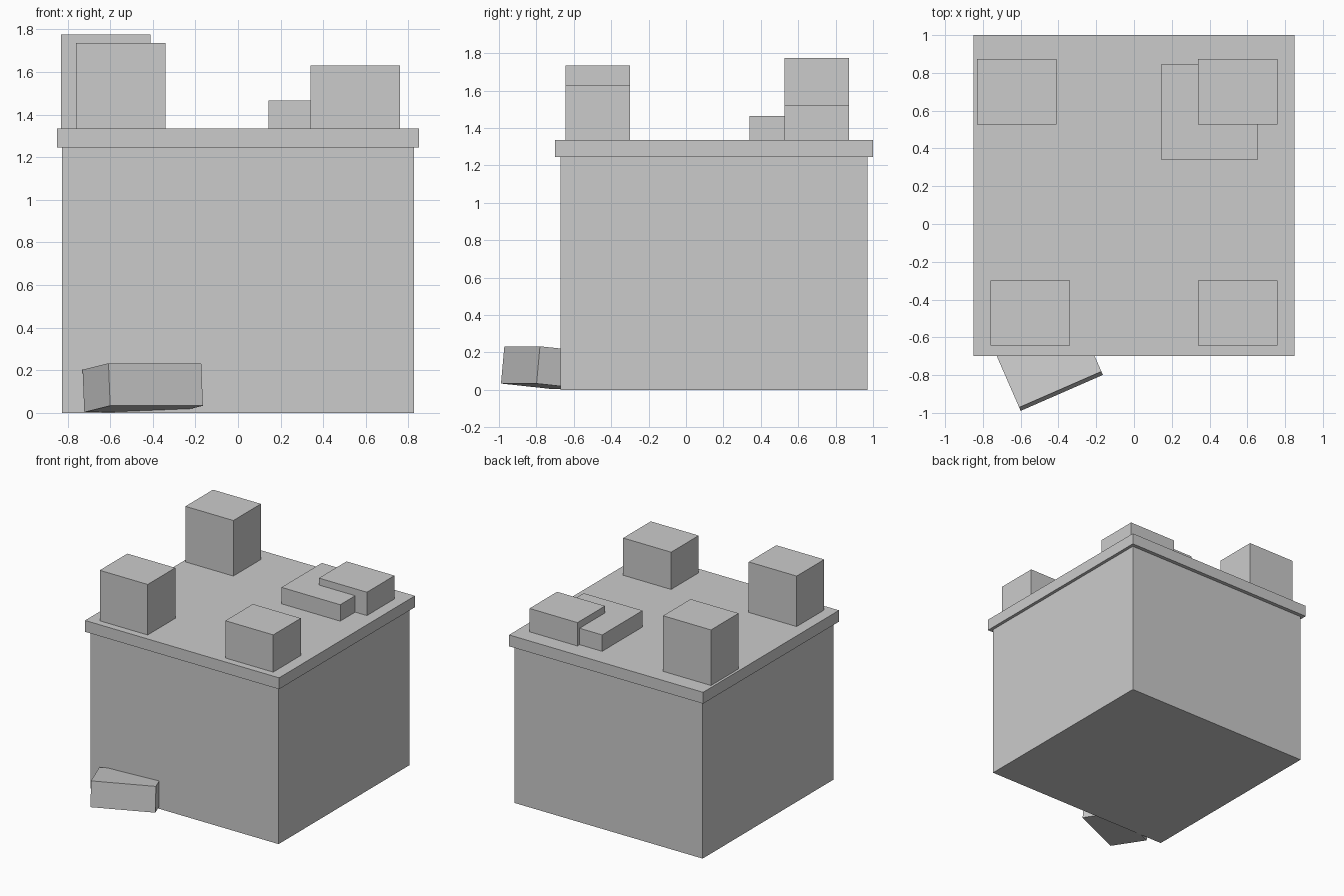
import bpy
import math

default = bpy.data.objects.get("Cube")
if default:
    bpy.data.objects.remove(default, do_unlink=True)

# One plain grey for every part
grey = bpy.data.materials.new("light_grey")
grey.use_nodes = True
colour = (0.6, 0.6, 0.6, 1)
grey.diffuse_color = colour
grey.node_tree.nodes["Principled BSDF"].inputs["Base Color"].default_value = colour


def box(name, centre, size, rotation=(0, 0, 0)):
    """Add a flat-shaded box with its scale applied."""
    bpy.ops.mesh.primitive_cube_add(size=1, location=centre, rotation=rotation)
    obj = bpy.context.object
    obj.name = name
    obj.scale = size
    bpy.ops.object.transform_apply(location=False, rotation=False, scale=True)
    obj.data.materials.append(grey)
    return obj


# Building body and overhanging roof slab
BODY_TOP, ROOF_TOP = 1.245, 1.335
box("body", (0, 0.15, BODY_TOP / 2), (1.65, 1.64, BODY_TOP))
box("roof_slab", (0, 0.15, (BODY_TOP + ROOF_TOP) / 2),
    (1.7, 1.7, ROOF_TOP - BODY_TOP))


def roof_block(name, x, y, top, width=0.42, depth=0.345):
    height = top - ROOF_TOP
    box(name, (x, y, ROOF_TOP + height / 2), (width, depth, height))


# Blocks standing on the roof
roof_block("front_right_block", -0.55, -0.472, 1.735)
roof_block("back_right_block", -0.62, 0.7, 1.775)
roof_block("front_left_block", 0.55, -0.472, 1.63)
roof_block("back_left_block", 0.55, 0.7, 1.52)
roof_block("low_block", 0.4, 0.593, 1.465, 0.515, 0.505)

# Tilted step leaning into the front wall
box("tilted_step", (-0.447, -0.746, 0.118), (0.475, 0.305, 0.2),
    (math.radians(-5.7), 0, math.radians(23.6)))
